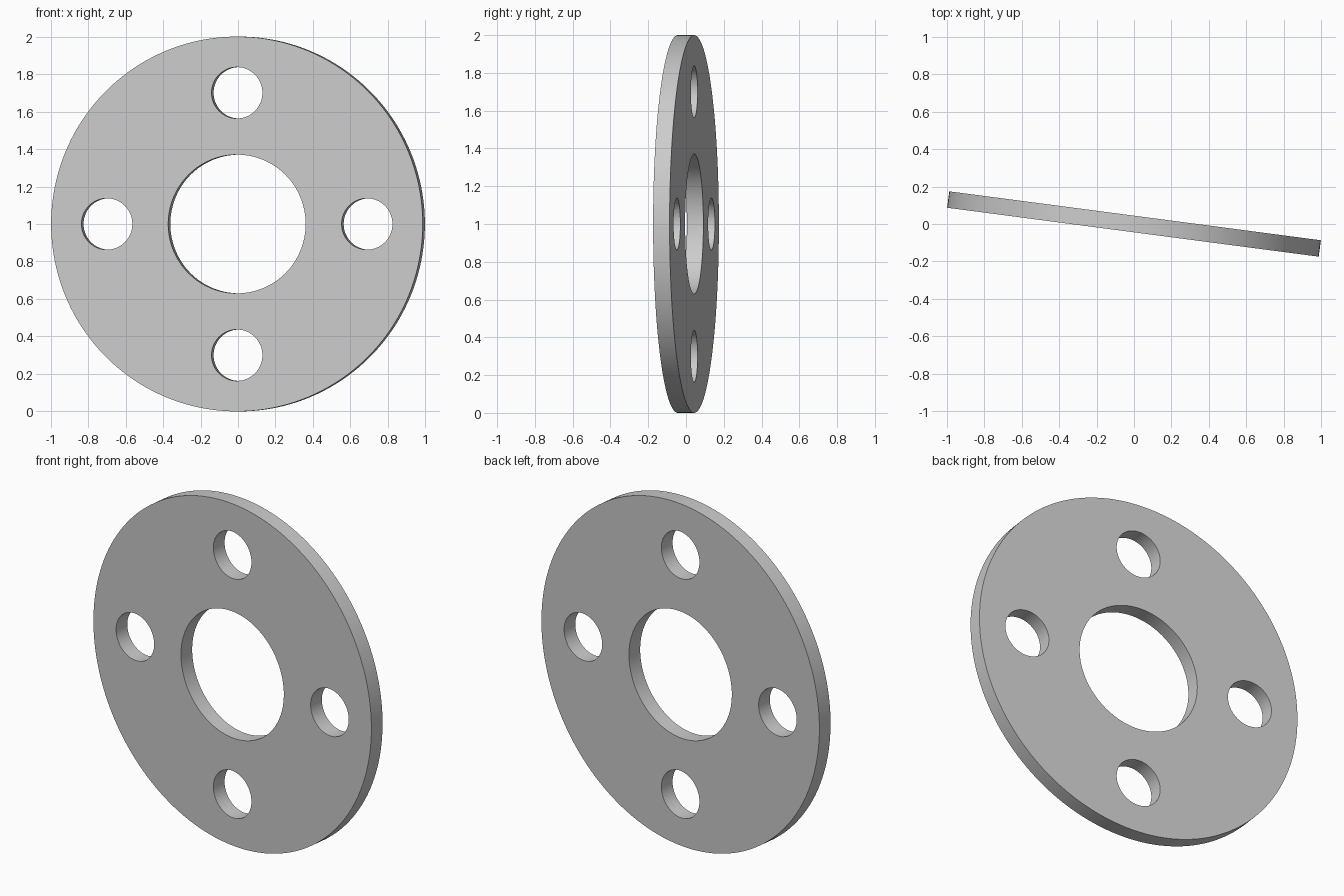
import bpy
import math
from mathutils import Matrix

cube = bpy.data.objects.get("Cube")
if cube:
    bpy.data.objects.remove(cube, do_unlink=True)

RADIUS, THICKNESS = 1.0, 0.088
BORE_RADIUS = 0.37
BOLT_RADIUS, BOLT_CIRCLE = 0.137, 0.70
TILT = math.radians(-7.5)

grey = bpy.data.materials.new("plain grey")
grey.use_nodes = True
colour = (0.6, 0.6, 0.6, 1.0)
grey.diffuse_color = colour
grey.node_tree.nodes["Principled BSDF"].inputs["Base Color"].default_value = colour


def cylinder(name, radius, depth, x=0.0, z=0.0, sides=128):
    """Cylinder lying along the y axis."""
    bpy.ops.mesh.primitive_cylinder_add(vertices=sides, radius=radius, depth=depth)
    obj = bpy.context.object
    obj.name = name
    obj.data.transform(Matrix.Translation((x, 0, z)) @ Matrix.Rotation(math.pi / 2, 4, 'X'))
    return obj


# Disc
disc = cylinder("flange_disc", RADIUS, THICKNESS, sides=160)
disc.data.materials.append(grey)

# Centre bore and four bolt holes
cutters = [cylinder("bore_cutter", BORE_RADIUS, 1)]
for i in range(4):
    a = i * math.pi / 2
    cutters.append(cylinder("bolt_hole_cutter", BOLT_RADIUS, 1,
                            BOLT_CIRCLE * math.cos(a), BOLT_CIRCLE * math.sin(a), 64))

bpy.ops.object.select_all(action='DESELECT')
disc.select_set(True)
bpy.context.view_layer.objects.active = disc
for cutter in cutters:
    cutter.hide_render = True
    cut = disc.modifiers.new("hole", 'BOOLEAN')
    cut.operation = 'DIFFERENCE'
    cut.solver = 'EXACT'
    cut.object = cutter
    bpy.ops.object.modifier_apply(modifier=cut.name)
for cutter in cutters:
    bpy.data.objects.remove(cutter, do_unlink=True)

# Slight turn about the vertical, standing on the ground
disc.data.transform(Matrix.Translation((0, 0, RADIUS)) @ Matrix.Rotation(TILT, 4, 'Z'))
bpy.ops.object.shade_smooth_by_angle(angle=math.radians(30))
